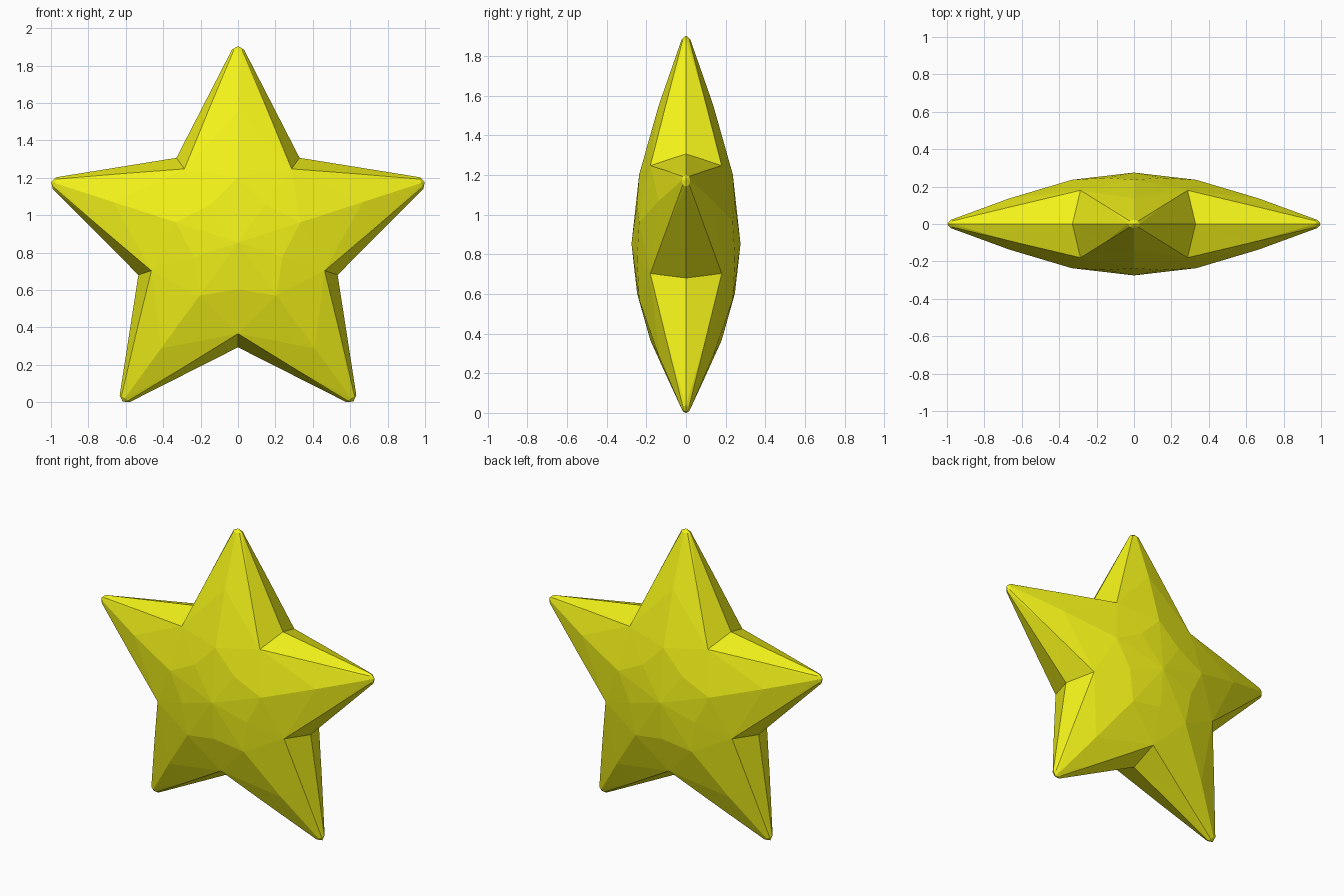
import bpy, bmesh, math
from mathutils import Vector

if "Cube" in bpy.data.objects:
    bpy.data.objects.remove(bpy.data.objects["Cube"])

CENTER_Z = 0.853
H = math.radians(36)

def on_valley(r, d):
    # point on the valley line between two arms: (along arm, sideways, depth)
    return (r * math.cos(H), r * math.sin(H), d)

# key points of one quarter of an arm: (along arm, sideways, depth)
P = {
    "center": (0, 0, 0.275),
    "ridge1": (0.35, 0, 0.236),
    "ridge2": (0.70, 0, 0.137),
    "ridge3": (1.03, 0, 0.022),
    "tip": (1.05, 0, 0),
    "valley1": on_valley(0.25, 0.247),
    "valley2": on_valley(0.487, 0.18),
    "edge": (0.711, 0.156, 0.099),
    "edge_tip": (1.03, 0.022, 0.016),
    "side_tip": (1.032, 0.032, 0),
    "notch": on_valley(0.56, 0),
}
FACES = [
    ("center", "ridge1", "valley1"),
    ("valley1", "ridge1", "valley2"),
    ("ridge1", "ridge2", "valley2"),
    ("ridge2", "edge", "valley2"),
    ("ridge2", "ridge3", "edge"),
    ("ridge3", "edge_tip", "edge"),
    ("ridge3", "tip", "edge_tip"),
    ("edge_tip", "tip", "side_tip"),
    # side wall
    ("valley2", "edge", "notch"),
    ("edge", "side_tip", "notch"),
    ("edge", "edge_tip", "side_tip"),
]

# star body: repeat the quarter arm around, mirrored sideways and front to back
bm = bmesh.new()
for k in range(5):
    a = math.radians(90 + 72 * k)
    for side in (1, -1):
        for front in (1, -1):
            for names in FACES:
                pts = []
                for n in names:
                    u, v, d = P[n]
                    v *= side
                    pts.append(Vector((u * math.cos(a) - v * math.sin(a), -d * front,
                                       CENTER_Z + u * math.sin(a) + v * math.cos(a))))
                bm.faces.new([bm.verts.new(p) for p in pts])
bmesh.ops.remove_doubles(bm, verts=bm.verts, dist=0.0005)
bmesh.ops.recalc_face_normals(bm, faces=bm.faces)
low = min(v.co.z for v in bm.verts)
bmesh.ops.translate(bm, verts=bm.verts, vec=(0, 0, -low))

mesh = bpy.data.meshes.new("star")
bm.to_mesh(mesh)
bm.free()
star = bpy.data.objects.new("star", mesh)
bpy.context.collection.objects.link(star)

# yellow
mat = bpy.data.materials.new("yellow")
mat.diffuse_color = (0.9, 0.9, 0.01, 1)
mat.use_nodes = True
mat.node_tree.nodes["Principled BSDF"].inputs["Base Color"].default_value = mat.diffuse_color
mesh.materials.append(mat)
